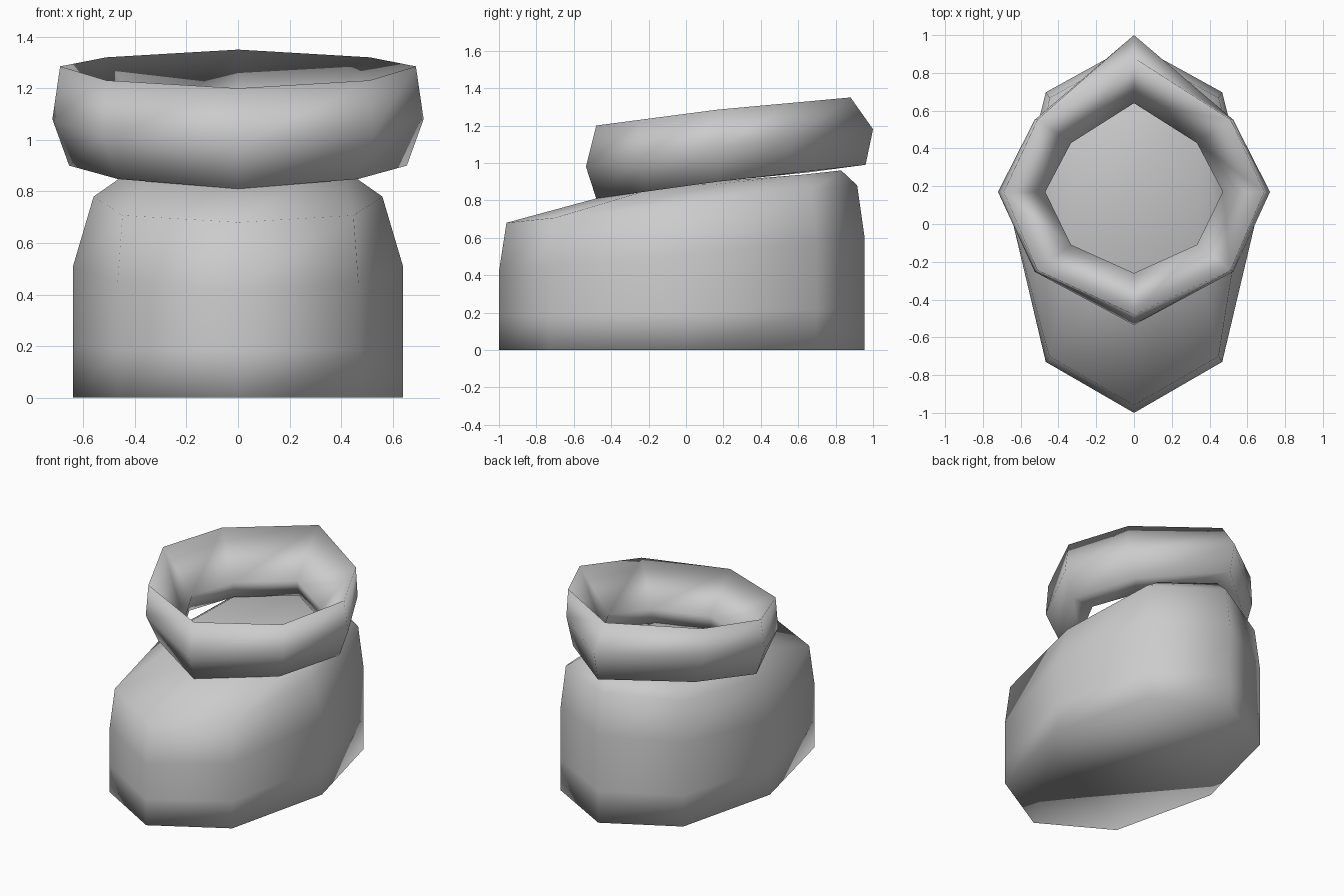
import bpy
import bmesh

cube = bpy.data.objects.get("Cube")
if cube:
    bpy.data.objects.remove(cube, do_unlink=True)

grey = bpy.data.materials.new("plain_grey")
grey.use_nodes = True
colour = (0.6, 0.6, 0.6, 1)
grey.diffuse_color = colour
grey.node_tree.nodes["Principled BSDF"].inputs["Base Color"].default_value = colour


def ring(width, ys, zs, kx, k_front, k_back):
    """Eight-sided loop; ys and zs hold the front, side and back values."""
    def toward(values, end, k):
        return values[1] + (values[end] - values[1]) * k

    front = (0, ys[0], zs[0])
    back = (0, ys[2], zs[2])
    front_diag = (width * kx, toward(ys, 0, k_front), toward(zs, 0, k_front))
    back_diag = (width * kx, toward(ys, 2, k_back), toward(zs, 2, k_back))
    half = [front_diag, (width, ys[1], zs[1]), back_diag]
    mirrored = [(-x, y, z) for x, y, z in reversed(half)]
    return [front] + half + [back] + mirrored


def loft(name, rings, tube=False):
    """Skin a stack of loops; join it into a tube or close both ends."""
    bm = bmesh.new()
    loops = [[bm.verts.new(p) for p in r] for r in rings]
    pairs = list(zip(loops, loops[1:]))
    if tube:
        pairs.append((loops[-1], loops[0]))
    else:
        bm.faces.new(reversed(loops[0]))
        bm.faces.new(loops[-1])
    for low, high in pairs:
        for i in range(len(low)):
            j = (i + 1) % len(low)
            bm.faces.new((low[i], low[j], high[j], high[i]))
    bmesh.ops.recalc_face_normals(bm, faces=bm.faces[:])
    for face in bm.faces:
        face.smooth = True
    mesh = bpy.data.meshes.new(name)
    bm.to_mesh(mesh)
    bm.free()
    mesh.materials.append(grey)
    obj = bpy.data.objects.new(name, mesh)
    bpy.context.collection.objects.link(obj)


# Boot body: upright wall, sloping shoulder, gently tilted top
sole_y = (-1, 0, 0.955)
loft("boot_body", [
    ring(0.64, sole_y, (0, 0, 0), 0.73, 0.73, 0.73),
    ring(0.64, sole_y, (0.18, 0.2, 0.22), 0.73, 0.73, 0.73),
    ring(0.64, sole_y, (0.42, 0.51, 0.6), 0.73, 0.73, 0.73),
    ring(0.56, (-0.96, 0, 0.915), (0.68, 0.78, 0.88), 0.8, 0.73, 0.73),
    ring(0.41, (-0.24, 0.15, 0.83), (0.875, 0.885, 0.96), 0.8, 0.7, 0.7),
])

# Padded cuff: a tilted hollow tube around the opening
loft("boot_cuff", [
    ring(0.655, (-0.48, 0.17, 0.96), (0.81, 0.9, 0.99), 0.71, 0.58, 0.5),
    ring(0.72, (-0.535, 0.17, 1), (0.98, 1.08, 1.18), 0.73, 0.6, 0.46),
    ring(0.69, (-0.48, 0.17, 0.88), (1.2, 1.285, 1.35), 0.74, 0.64, 0.54),
    ring(0.47, (-0.26, 0.17, 0.64), (0.96, 1.01, 1.06), 0.71, 0.65, 0.55),
    ring(0.49, (-0.28, 0.17, 0.66), (0.85, 0.9, 0.95), 0.71, 0.65, 0.55),
], tube=True)
